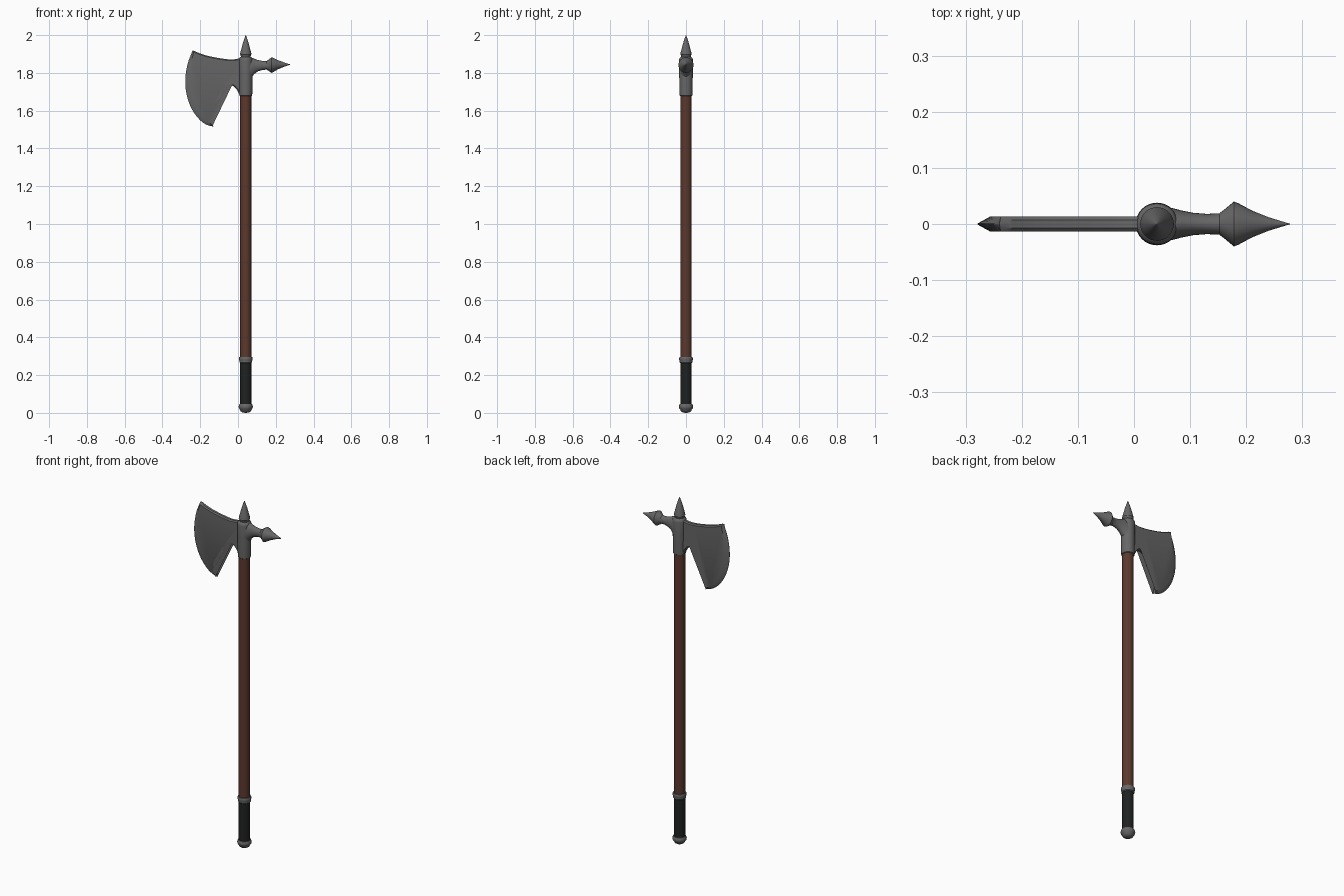
import bpy, bmesh, math
from mathutils import Vector

if "Cube" in bpy.data.objects:
    bpy.data.objects.remove(bpy.data.objects["Cube"])

AX = 0.041  # shaft axis in x


def material(name, rgb):
    m = bpy.data.materials.new(name)
    m.diffuse_color = (*rgb, 1)
    m.use_nodes = True
    m.node_tree.nodes["Principled BSDF"].inputs["Base Color"].default_value = m.diffuse_color
    return m


STEEL = material("steel", (0.135, 0.135, 0.135))
WOOD = material("brown wood", (0.105, 0.040, 0.026))
GRIP = material("black leather", (0.014, 0.016, 0.015))


def finish(name, bm, mat, angle=35):
    bmesh.ops.recalc_face_normals(bm, faces=bm.faces)
    me = bpy.data.meshes.new(name)
    bm.to_mesh(me)
    bm.free()
    ob = bpy.data.objects.new(name, me)
    bpy.context.collection.objects.link(ob)
    me.materials.append(mat)
    bpy.ops.object.select_all(action='DESELECT')
    ob.select_set(True)
    bpy.context.view_layer.objects.active = ob
    bpy.ops.object.shade_smooth_by_angle(angle=math.radians(angle))
    return ob


def loft(name, rings, mat, angle=35):
    """Skin a list of closed point rings and cap the ends."""
    bm = bmesh.new()
    loops = [[bm.verts.new(p) for p in r] for r in rings]
    n = len(loops[0])
    for a, b in zip(loops, loops[1:]):
        for i in range(n):
            j = (i + 1) % n
            bm.faces.new((a[i], a[j], b[j], b[i]))
    bm.faces.new(loops[0])
    bm.faces.new(loops[-1])
    return finish(name, bm, mat, angle)


def turned(name, profile, mat, n=32):
    """Lathe (radius, z) pairs around the shaft axis."""
    rings = [[(AX + r * math.cos(2 * math.pi * i / n), r * math.sin(2 * math.pi * i / n), z)
              for i in range(n)] for r, z in profile]
    return loft(name, rings, mat)


def smooth_path(pts, steps=5):
    """Catmull-Rom samples through the points, without the last one."""
    p = [Vector(q) for q in pts]
    p = [2 * p[0] - p[1]] + p + [2 * p[-1] - p[-2]]
    out = []
    for a, b, c, d in zip(p, p[1:], p[2:], p[3:]):
        for s in range(steps):
            t = s / steps
            out.append(0.5 * (2 * b + (c - a) * t + (2 * a - 5 * b + 4 * c - d) * t * t
                              + (3 * b - a - 3 * c + d) * t ** 3))
    return out


# Shaft, grip and fittings
turned("shaft", [(0.030, 0.28), (0.030, 1.70)], WOOD)
turned("grip", [(0.030, 0.03), (0.030, 0.28)], GRIP)
turned("grip_ring", [(0.030, 0.264), (0.034, 0.268), (0.034, 0.276), (0.036, 0.281),
                     (0.036, 0.291), (0.034, 0.296), (0.029, 0.297)], STEEL)
turned("pommel", [(0.004, 0.0), (0.018, 0.003), (0.027, 0.009), (0.031, 0.018), (0.036, 0.024),
                  (0.038, 0.032), (0.036, 0.040), (0.033, 0.046), (0.029, 0.047)], STEEL)

# Head socket and top spike
turned("socket", [(0.030, 1.677), (0.034, 1.680), (0.035, 1.70), (0.036, 1.80), (0.037, 1.868),
                  (0.035, 1.878), (0.029, 1.884), (0.022, 1.887)], STEEL)
turned("top_spike", [(0.025, 1.88), (0.027, 1.893), (0.030, 1.898), (0.029, 1.905), (0.023, 1.928),
                     (0.015, 1.958), (0.007, 1.983), (0.0004, 2.0)], STEEL)

# Back spike: oval sections along x given as (x, half width, bottom z, top z)
sections = [(0.045, 0.034, 1.735, 1.884), (0.070, 0.028, 1.772, 1.882), (0.085, 0.024, 1.793, 1.876),
            (0.105, 0.020, 1.808, 1.868), (0.130, 0.018, 1.816, 1.863), (0.152, 0.019, 1.817, 1.863),
            (0.165, 0.029, 1.808, 1.873), (0.178, 0.040, 1.800, 1.882), (0.186, 0.037, 1.804, 1.880),
            (0.210, 0.024, 1.818, 1.868), (0.240, 0.012, 1.831, 1.857), (0.278, 0.0004, 1.8436, 1.8444)]
N = 28
loft("back_spike", [[(x, w * math.cos(2 * math.pi * i / N),
                      (lo + hi) / 2 + (hi - lo) / 2 * math.sin(2 * math.pi * i / N))
                     for i in range(N)] for x, w, lo, hi in sections], STEEL)

# Blade outline in (x, z): top edge, cutting edge, hooked inner edge
top = smooth_path([(0.041, 1.880), (0.01, 1.877), (-0.034, 1.871), (-0.098, 1.878),
                   (-0.177, 1.895), (-0.240, 1.919)])
cut = smooth_path([(-0.240, 1.919), (-0.266, 1.850), (-0.279, 1.765), (-0.272, 1.685),
                   (-0.246, 1.611), (-0.204, 1.553), (-0.165, 1.525), (-0.130, 1.516)])
hook = smooth_path([(-0.130, 1.516), (-0.141, 1.553), (-0.140, 1.595), (-0.119, 1.637),
                    (-0.087, 1.669)], 4)
notch = smooth_path([(-0.087, 1.669), (-0.083, 1.690), (-0.074, 1.716), (-0.050, 1.734),
                     (-0.024, 1.729), (-0.003, 1.706), (0.010, 1.682), (0.041, 1.682)], 4)
outline = top + cut + hook + notch + [Vector((0.041, 1.682))]

# Blade: thin rim, wider bevel along the cutting edge, flat cheeks
rim, inner = [], []
for i, p in enumerate(outline):
    tangent = (outline[(i + 1) % len(outline)] - outline[i - 1]).normalized()
    inward = Vector((-tangent.y, tangent.x))
    k = (i - len(top)) / len(cut)
    on_cut = 0 <= k <= 1
    width = 0.006 + (0.020 * math.sin(math.pi * k) ** 0.7 if 0 < k < 1 else 0)
    rim.append((p, 0.0008 if on_cut else 0.007))
    inner.append((p + inward * width, 0.0135))
loft("blade", [[(p.x, s * y, p.y) for p, y in ring]
               for ring, s in ((inner, -1), (rim, -1), (rim, 1), (inner, 1))], STEEL, 40)
